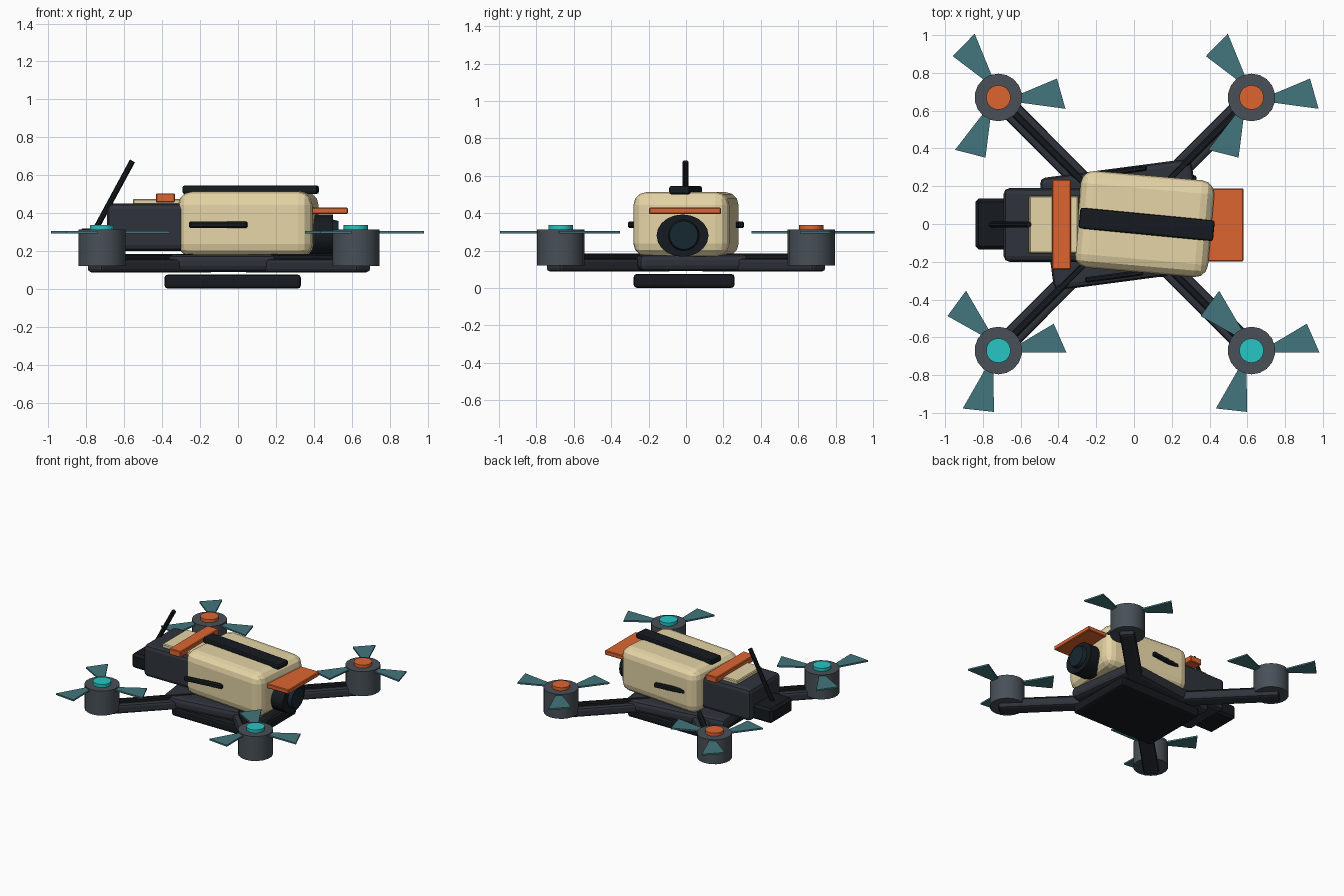
import bpy, bmesh
from math import radians, pi, atan2, hypot
from mathutils import Matrix, Vector

if "Cube" in bpy.data.objects:
    bpy.data.objects.remove(bpy.data.objects["Cube"])


def material(name, r, g, b):
    m = bpy.data.materials.new(name)
    m.diffuse_color = (r, g, b, 1)
    m.use_nodes = True
    m.node_tree.nodes["Principled BSDF"].inputs["Base Color"].default_value = m.diffuse_color
    return m


TAN = material("tan_shell", 0.78, 0.66, 0.38)
DARK = material("dark_frame", 0.028, 0.033, 0.043)
BLACK = material("black_rubber", 0.008, 0.011, 0.014)
GREY = material("motor_grey", 0.065, 0.08, 0.095)
TEAL = material("blade_teal", 0.055, 0.18, 0.2)
ORANGE = material("orange", 0.72, 0.13, 0.03)
CYAN = material("cyan", 0.02, 0.56, 0.54)
GLASS = material("lens_glass", 0.008, 0.02, 0.03)


def finish(name, bm, mat, smooth=False):
    bmesh.ops.recalc_face_normals(bm, faces=bm.faces)
    me = bpy.data.meshes.new(name)
    bm.to_mesh(me)
    bm.free()
    me.materials.append(mat)
    ob = bpy.data.objects.new(name, me)
    bpy.context.collection.objects.link(ob)
    if smooth:
        bpy.context.view_layer.objects.active = ob
        ob.select_set(True)
        bpy.ops.object.shade_smooth_by_angle(angle=radians(30))
        ob.select_set(False)
    return ob


def box(name, mat, center, size, bevel=0.006, segments=1, yaw=0):
    """Bevelled box turned by yaw degrees about z."""
    bm = bmesh.new()
    bmesh.ops.create_cube(bm, size=1, matrix=Matrix.Diagonal((*size, 1)))
    bmesh.ops.bevel(bm, geom=bm.edges[:], offset=bevel, segments=segments,
                    profile=0.5, affect='EDGES')
    bm.transform(Matrix.Translation(center) @ Matrix.Rotation(radians(yaw), 4, 'Z'))
    return finish(name, bm, mat)


def rod(name, mat, a, b, radius, sides=18, stretch=1, radius2=None):
    """Cylinder from a to b; stretch widens it along y."""
    a, b = Vector(a), Vector(b)
    d = b - a
    bm = bmesh.new()
    bmesh.ops.create_cone(bm, cap_ends=True, segments=sides, radius1=radius,
                          radius2=radius if radius2 is None else radius2, depth=d.length)
    bm.transform(Matrix.Translation((a + b) / 2) @ Matrix.Diagonal((1, stretch, 1, 1))
                 @ Vector((0, 0, 1)).rotation_difference(d).to_matrix().to_4x4())
    return finish(name, bm, mat, smooth=True)


def propeller(name, x, y, z, turn):
    """Three flaring flat blades."""
    outline = [(0.06, -0.02), (0.355, -0.06), (0.31, 0.10), (0.06, -0.005)]
    bm = bmesh.new()
    for k in range(3):
        rot = Matrix.Rotation(radians(turn + 120 * k), 4, 'Z')
        f = bm.faces.new([bm.verts.new(rot @ Vector((px, py, -0.006))) for px, py in outline])
        ext = bmesh.ops.extrude_face_region(bm, geom=[f])
        bmesh.ops.translate(bm, vec=(0, 0, 0.012),
                            verts=[v for v in ext["geom"] if isinstance(v, bmesh.types.BMVert)])
    bm.transform(Matrix.Translation((x, y, z)))
    return finish(name, bm, TEAL)


# Frame plate and battery
box("frame_plate", DARK, (-0.06, -0.003, 0.135), (0.81, 0.60, 0.09), 0.03, 2, 7.5)
box("battery", BLACK, (-0.028, -0.01, 0.038), (0.72, 0.54, 0.075), 0.018, 2)

# Main shell, spine and side vents
box("body_shell", TAN, (0.055, 0, 0.34), (0.71, 0.515, 0.345), 0.07, 3, -5)
box("spine_strip", BLACK, (0.067, -0.002, 0.523), (0.715, 0.11, 0.045), 0.012, 2, -5.5)
for side, x in ((-1, -0.105), (1, -0.085)):
    box("side_vent", BLACK, (x, side * 0.277, 0.338), (0.31, 0.03, 0.036), 0.008, 1, 7.5)

# Tail pod, its cover, the strap, rear block and antenna
box("tail_pod", DARK, (-0.46, -0.005, 0.325), (0.46, 0.39, 0.25), 0.03, 2)
box("tail_cover", TAN, (-0.425, -0.003, 0.455), (0.26, 0.305, 0.04), 0.006)
box("strap", ORANGE, (-0.383, -0.003, 0.48), (0.10, 0.475, 0.048), 0.005)
box("rear_block", BLACK, (-0.745, 0, 0.26), (0.19, 0.27, 0.115), 0.018)
rod("antenna", BLACK, (-0.765, -0.003, 0.29), (-0.557, -0.003, 0.675), 0.016, 10)

# Camera under an orange visor
box("visor", ORANGE, (0.475, -0.005, 0.412), (0.21, 0.385, 0.034), 0.005)
rod("camera_barrel", BLACK, (0.36, -0.015, 0.28), (0.50, -0.015, 0.28), 0.113, 20, 1)
bpy.data.objects["camera_barrel"].scale.y = 1.23
rod("camera_lens", GLASS, (0.48, -0.012, 0.282), (0.53, -0.012, 0.282), 0.088, 20, 1, 0.076)

# Four arms with cable, motor, cap and propeller
for x in (-0.718, 0.622):
    for y in (-0.67, 0.67):
        dx = x + 0.05
        yaw = atan2(y, dx) * 180 / pi
        unit = Vector((dx, y, 0)).normalized()
        reach = hypot(dx, y) + 0.06
        middle = Vector((-0.05, 0, 0)) + unit * (reach + 0.15) / 2
        box("arm", DARK, middle + Vector((0, 0, 0.122)), (reach - 0.15, 0.11, 0.07), 0.018, 2, yaw)
        box("arm_cable", BLACK, middle + Vector((0, 0, 0.163)) - unit * 0.05,
            (reach - 0.25, 0.038, 0.04), 0.008, 1, yaw)
        rod("motor", GREY, (x, y, 0.12), (x, y, 0.313), 0.126, 18)
        rod("motor_cap", ORANGE if y > 0 else CYAN, (x, y, 0.30), (x, y, 0.337), 0.065, 18)
        propeller("propeller", x, y, 0.298, 0 if y > 0 else 8)
